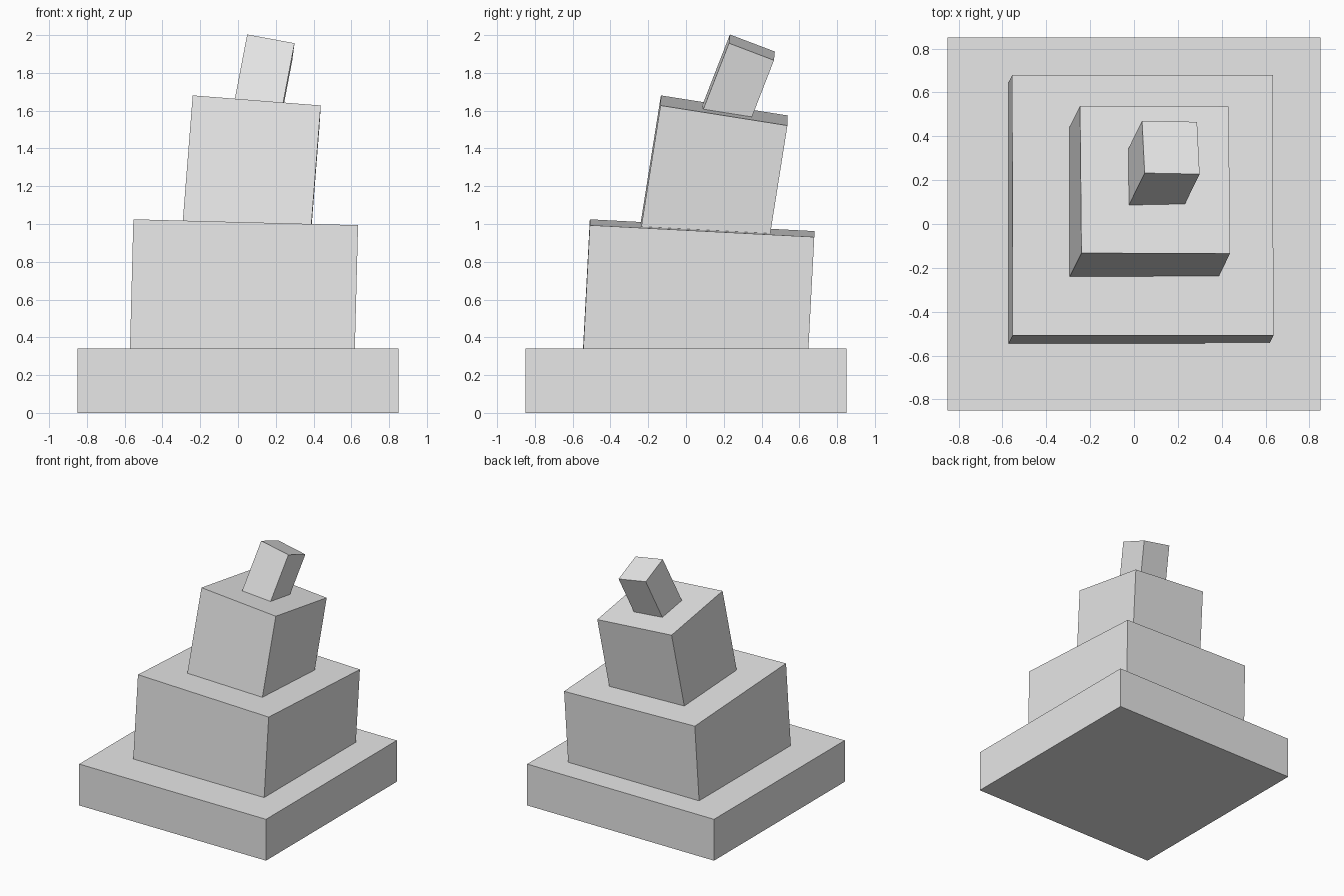
import bpy
from math import radians
from mathutils import Matrix, Vector

if "Cube" in bpy.data.objects:
    bpy.data.objects.remove(bpy.data.objects["Cube"])

grey = bpy.data.materials.new("light_grey")
grey.diffuse_color = (0.8, 0.8, 0.8, 1)
grey.use_nodes = True
grey.node_tree.nodes["Principled BSDF"].inputs["Base Color"].default_value = grey.diffuse_color


def block(name, width, height, top, rotation):
    """Square block hanging down from the centre of its top face."""
    bpy.ops.mesh.primitive_cube_add(size=1)
    ob = bpy.context.object
    ob.name = name
    ob.data.transform(Matrix.Diagonal((width, width, height, 1))
                      @ Matrix.Translation((0, 0, -0.5)))
    ob.data.materials.append(grey)
    ob.matrix_world = Matrix.Translation(Vector(top)) @ rotation.to_4x4()


# Level base slab
turn = Matrix.Identity(3)
block("base_slab", 1.70, 0.34, (0, 0, 0.34), turn)

# Leaning tiers: each adds a tilt to the one below and sinks into it
tiers = [
    ("lower_tier", 1.19, 0.74, (0.04, 0.085, 0.978), 3),
    ("middle_tier", 0.68, 0.74, (0.096, 0.202, 1.601), 6),
    ("top_tier", 0.255, 0.46, (0.168, 0.349, 1.935), 12),
]
for name, width, height, top, tilt in tiers:
    turn = (turn @ Matrix.Rotation(radians(tilt / 2), 3, 'Y')
            @ Matrix.Rotation(radians(-tilt), 3, 'X'))
    block(name, width, height, top, turn)
